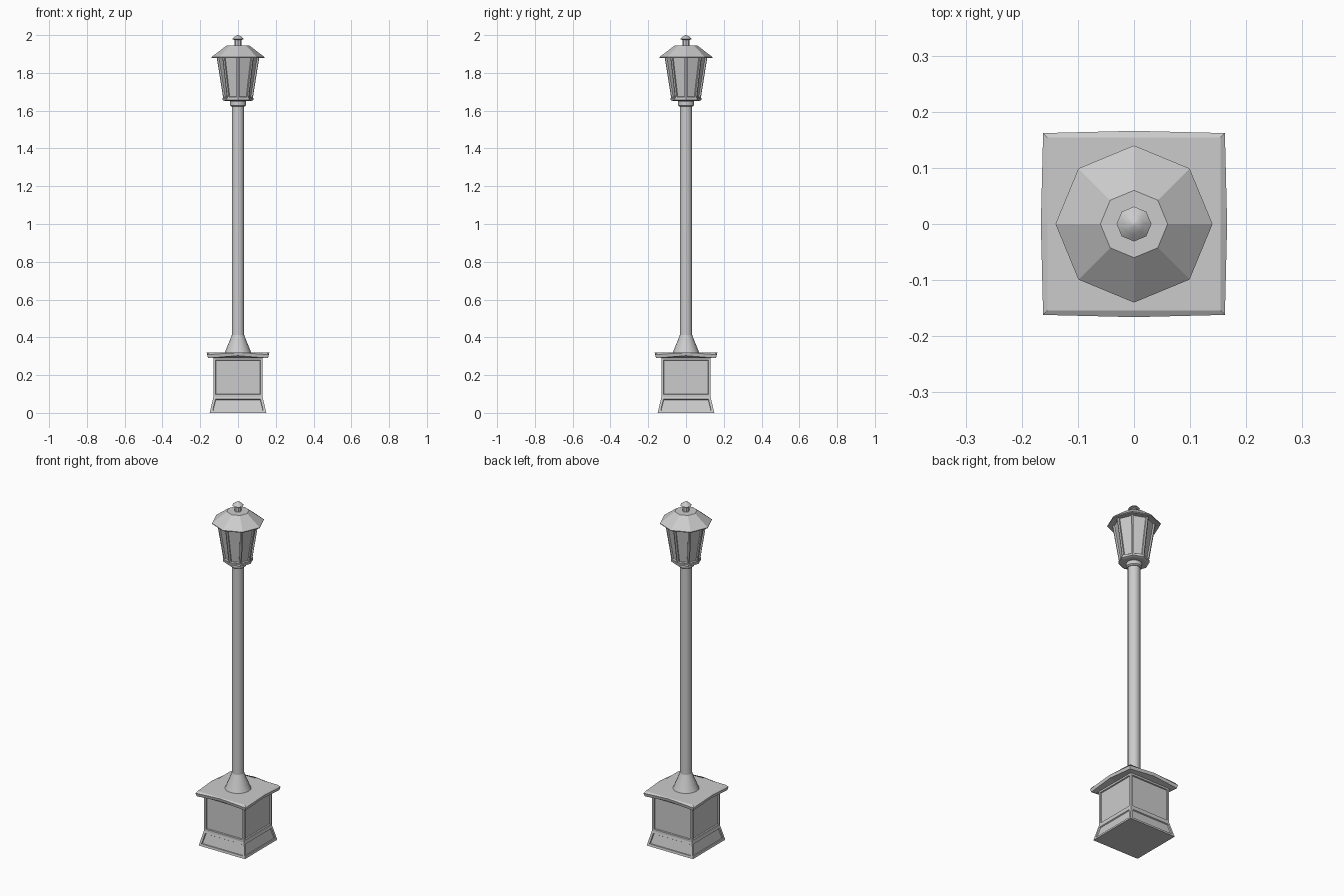
import bpy, bmesh, math

if "Cube" in bpy.data.objects:
    bpy.data.objects.remove(bpy.data.objects["Cube"])


def skin(bm, rings):
    """Skin stacked rings of points into a closed solid; returns a face list per band."""
    loops = [[bm.verts.new(p) for p in ring] for ring in rings]
    n = len(loops[0])
    bands = []
    for a, b in zip(loops, loops[1:]):
        bands.append([bm.faces.new((a[i], a[(i + 1) % n], b[(i + 1) % n], b[i]))
                      for i in range(n)])
    bm.faces.new(loops[0][::-1])
    bm.faces.new(loops[-1])
    bm.normal_update()
    return bands


def polygon(r, z, n, turn=0.0):
    return [(r * math.cos(turn + 2 * math.pi * i / n),
             r * math.sin(turn + 2 * math.pi * i / n), z) for i in range(n)]


def square(h, z):
    return polygon(h * math.sqrt(2), z, 4, math.pi / 4)


def panels(bm, faces, border, depth):
    """Recess a framed panel into each face."""
    bmesh.ops.inset_individual(bm, faces=faces, thickness=border, use_even_offset=True)
    bmesh.ops.inset_individual(bm, faces=faces, thickness=0.002, depth=-depth,
                               use_even_offset=True)


def finish(name, bm, smooth=False):
    mesh = bpy.data.meshes.new(name)
    bm.to_mesh(mesh)
    bm.free()
    ob = bpy.data.objects.new(name, mesh)
    bpy.context.collection.objects.link(ob)
    if smooth:
        bpy.ops.object.select_all(action='DESELECT')
        ob.select_set(True)
        bpy.context.view_layer.objects.active = ob
        bpy.ops.object.shade_smooth_by_angle(angle=math.radians(35))
    return ob


def turned(name, profile, n, smooth=False):
    bm = bmesh.new()
    skin(bm, [polygon(r, z, n) for r, z in profile])
    return finish(name, bm, smooth)


# Square pedestal with a flared foot and recessed panels
bm = bmesh.new()
foot, body = skin(bm, [square(0.15, 0), square(0.13, 0.085), square(0.13, 0.292)])
panels(bm, foot, 0.013, 0.006)
panels(bm, body, 0.012, 0.007)
finish("pedestal", bm)


# Pedestal cap, its edges rising to a shallow gable at mid-side
def cap_ring(corner, zc, mid, zm):
    pts = []
    for i in range(4):
        a = i * math.pi / 2
        c, s = math.cos(a), math.sin(a)
        pts.append((mid * c, mid * s, zm))
        pts.append((corner * (c - s), corner * (s + c), zc))
    return pts


bm = bmesh.new()
skin(bm, [cap_ring(0.128, 0.29, 0.128, 0.29),
          cap_ring(0.158, 0.29, 0.162, 0.303),
          cap_ring(0.162, 0.308, 0.166, 0.32),
          cap_ring(0.154, 0.32, 0.154, 0.32)])
finish("pedestal_cap", bm)

# Pole with its conical foot
turned("pole_foot", [(0.072, 0.315), (0.042, 0.388), (0.033, 0.412)], 16, True)
turned("pole", [(0.033, 0.40), (0.033, 1.64)], 16, True)
turned("pole_collar", [(0.036, 1.622), (0.043, 1.628), (0.043, 1.648), (0.036, 1.656)], 16, True)

# Octagonal lantern
turned("lantern_floor", [(0.070, 1.652), (0.082, 1.656), (0.082, 1.666), (0.076, 1.670)], 8)
bm = bmesh.new()
sides, = skin(bm, [polygon(0.078, 1.664, 8), polygon(0.114, 1.89, 8)])
panels(bm, sides, 0.008, 0.008)
finish("lantern_body", bm)

# Roof and finial
turned("lantern_roof", [(0.112, 1.882), (0.139, 1.879), (0.140, 1.884), (0.060, 1.945)], 8)
turned("finial_stem", [(0.018, 1.94), (0.018, 1.98)], 8)
turned("finial_cap", [(0.018, 1.974), (0.031, 1.979), (0.018, 1.991), (0.003, 2.0)], 8, True)
